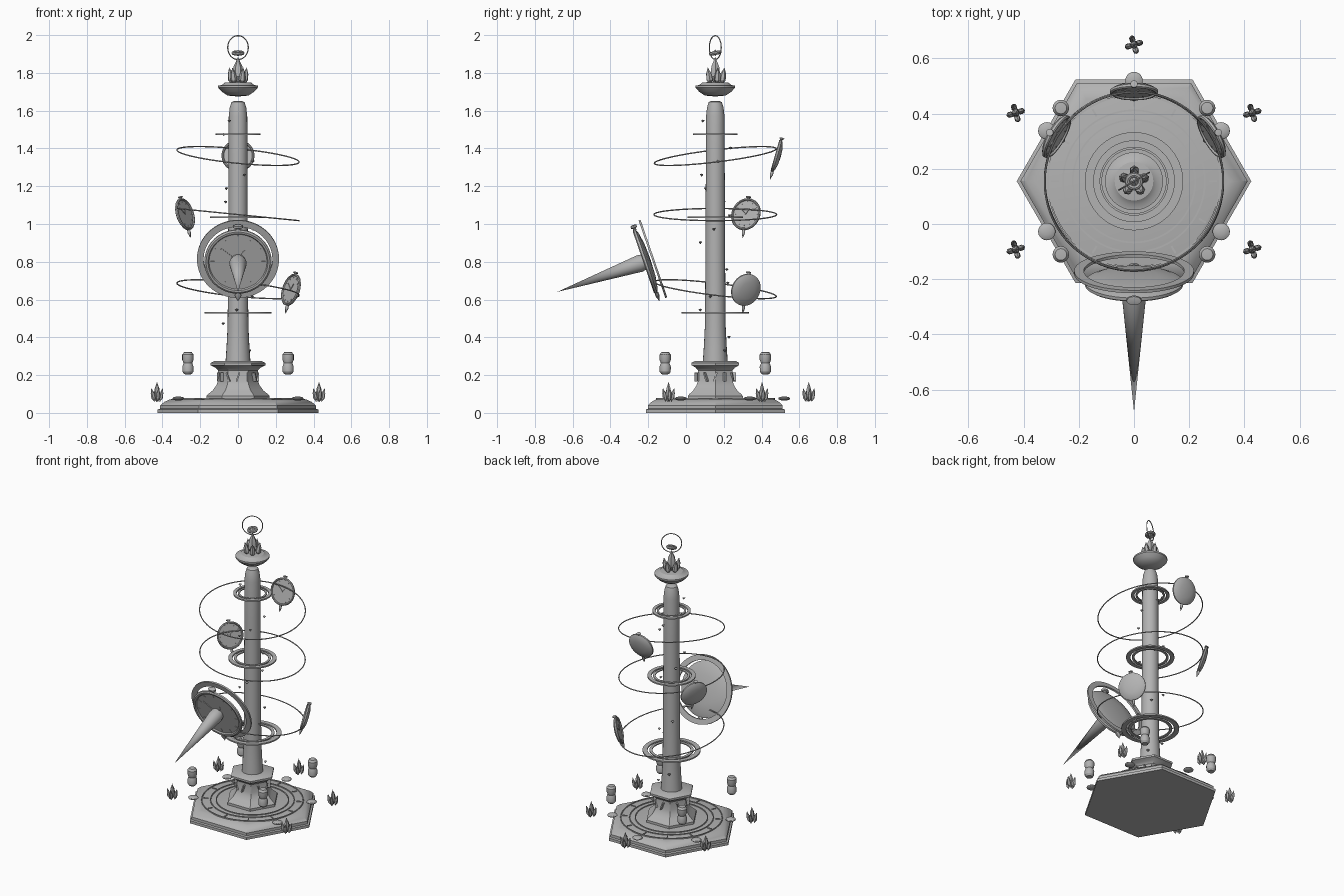
import bpy, bmesh
from math import pi, cos, sin, radians
from mathutils import Matrix, Vector

if "Cube" in bpy.data.objects:
    bpy.data.objects.remove(bpy.data.objects["Cube"])

stone = bpy.data.materials.new("stone_gray")
stone.use_nodes = True
stone.diffuse_color = (0.45, 0.45, 0.45, 1)
stone.node_tree.nodes["Principled BSDF"].inputs["Base Color"].default_value = (0.45, 0.45, 0.45, 1)

parts = []
AXIS = Vector((0, 0.155, 0))
T, S = Matrix.Translation, Matrix.Diagonal


def rot(angle, axis):
    return Matrix.Rotation(angle, 4, axis)


def finish(name, bm):
    bmesh.ops.remove_doubles(bm, verts=bm.verts, dist=0.00001)
    bmesh.ops.recalc_face_normals(bm, faces=bm.faces)
    mesh = bpy.data.meshes.new(name)
    bm.to_mesh(mesh)
    bm.free()
    mesh.materials.append(stone)
    ob = bpy.data.objects.new(name, mesh)
    bpy.context.collection.objects.link(ob)
    parts.append(ob)


def lathe(name, profile, sides=48, places=None, closed=False):
    """Spin a (radius, height) profile, one copy per placement matrix."""
    bm = bmesh.new()
    for place in places or [T(AXIS)]:
        rows = []
        for k in range(sides):
            a = 2 * pi * k / sides
            rows.append([bm.verts.new(place @ Vector((r * cos(a), r * sin(a), z))) for r, z in profile])
        n = len(profile)
        for k in range(sides):
            p, q = rows[k], rows[(k + 1) % sides]
            for i in range(n if closed else n - 1):
                j = (i + 1) % n
                rim = [p[i], q[i], q[j], p[j]]
                if profile[i][0] == 0:
                    rim.pop(1)
                elif profile[j][0] == 0:
                    rim.pop(2)
                bm.faces.new(rim)
    finish(name, bm)


def band(name, inner, outer, thick, places):
    h = thick / 2
    lathe(name, [(inner, -h), (outer, -h), (outer, h), (inner, h)], 64, places, True)


def torus(name, radius, tube, places, sides=72):
    ring = [(radius + tube * cos(a * pi / 4), tube * sin(a * pi / 4)) for a in range(8)]
    lathe(name, ring, sides, places, True)


def boxes(name, places):
    bm = bmesh.new()
    for place in places:
        bmesh.ops.create_cube(bm, size=1, matrix=place)
    finish(name, bm)


def polar(degrees, radius, z):
    a = radians(degrees)
    return AXIS + Vector((radius * cos(a), radius * sin(a), z))


def block(x, y, z):
    return S((x, y, z, 1))


# Hexagonal base, pedestal and column
lathe("base", [(0, 0), (0.425, 0), (0.425, 0.018), (0.412, 0.022), (0.412, 0.04),
               (0.39, 0.058), (0.365, 0.07), (0.345, 0.074), (0, 0.074)], 6)
for i, r in enumerate((0.315, 0.26, 0.225)):
    band(f"base_inlay_ring_{i + 1}", r - 0.006, r, 0.008, [T(AXIS + Vector((0, 0, 0.075)))])
boxes("base_hour_marks", [T(polar(k * 30, 0.286, 0.075)) @ rot(radians(k * 30), 'Z') @ block(0.03, 0.007, 0.007)
                          for k in range(12)])
lathe("pedestal", [(0, 0.07), (0.168, 0.07), (0.168, 0.09), (0.158, 0.1), (0.135, 0.118), (0.115, 0.145),
                   (0.105, 0.17), (0.105, 0.225), (0.12, 0.24), (0.145, 0.252), (0.145, 0.265),
                   (0.125, 0.275), (0, 0.275)], 6)
boxes("pedestal_glyphs", [T(polar(k * 30, 0.1, 0.19)) @ rot(radians(k * 30), 'Z')
                          @ rot((k % 3 - 1) * 0.35, 'X') @ block(0.02, 0.008, 0.05) for k in range(12)])
lathe("column", [(0, 0.27), (0.066, 0.27), (0.06, 0.36), (0.055, 0.46), (0.053, 0.7), (0.05, 1.3),
                 (0.049, 1.57), (0.044, 1.615), (0.035, 1.645), (0.02, 1.652), (0, 1.652)], 24)

# Floating saucer with crystals and halo
lathe("floating_saucer", [(0, 1.675), (0.055, 1.68), (0.085, 1.7), (0.105, 1.722), (0.105, 1.732),
                          (0.085, 1.736), (0.07, 1.748), (0, 1.755)])


def crystal(r, h):
    return [(0, 0), (r, 0.3 * h), (r * 0.8, 0.65 * h), (0, h)]


def leaning(center, count, spread, tilt):
    return [T(center) @ rot(2 * pi * k / count + 0.3, 'Z') @ T((spread, 0, 0)) @ rot(tilt, 'Y')
            for k in range(count)]


top = AXIS + Vector((0, 0, 1.735))
lathe("tall_crystal", crystal(0.03, 0.15), 6, [T(top)])
lathe("small_top_crystals", crystal(0.018, 0.095), 6, leaning(top, 5, 0.032, 0.18))
halo = AXIS + Vector((0, 0, 1.934))
torus("halo", 0.063, 0.003, [T(halo) @ rot(radians(30), 'Z') @ rot(pi / 2, 'X')])
gem = T(AXIS + Vector((0, 0, 1.905)))
torus("gem_collar", 0.024, 0.01, [gem @ rot(0.2, 'X')], 12)
lathe("gem", [(0, -0.016), (0.02, 0), (0, 0.018)], 6, [gem])

# Flat double rings around the column
for name, r, z in (("lower", 0.178, 0.53), ("middle", 0.148, 1.035), ("upper", 0.118, 1.475)):
    spot = [T(AXIS + Vector((0, 0, z)))]
    band(name + "_outer_band", r * 0.83, r, 0.009, spot)
    band(name + "_inner_band", r * 0.66, r * 0.76, 0.007, spot)

# Thin tilted orbit hoops
for name, z, a, b in (("lower", 0.655, -0.1, -0.12), ("middle", 1.05, -0.1, 0), ("upper", 1.36, -0.1, 0.12)):
    tilt = Vector((-a, -b, 1)).to_track_quat('Z', 'Y').to_matrix().to_4x4()
    torus(name + "_orbit", 0.325, 0.0035, [T(AXIS + Vector((0, 0, z))) @ tilt], 96)


def frame(center, outward, tilt, facing):
    """Axes with z out of the dial and y towards the crown."""
    up = Vector((0, 0, cos(tilt))) + outward * sin(tilt)
    normal = (outward * cos(tilt) - Vector((0, 0, sin(tilt)))) * facing
    m = Matrix((up.cross(normal), up, normal)).transposed().to_4x4()
    return T(center) @ m


def watch(name, place, pointer):
    lathe(name + "_case", [(0, -0.2), (0.5, -0.17), (0.85, -0.08), (1, 0.02), (1, 0.12), (0.95, 0.17),
                           (0.89, 0.16), (0.86, 0.09), (0, 0.09)], 48, [place])
    lathe(name + "_crown", [(0, 0), (0.08, 0), (0.08, 0.06), (0.15, 0.08), (0.15, 0.15), (0, 0.17)], 16,
          [place @ T((0, 0.98, 0.05)) @ rot(-pi / 2, 'X')])
    lathe(name + "_pointer", [(0, 0), (0.09, 0), (0.1, pointer * 0.35), (0, pointer)], 12,
          [place @ T((0, -0.98, 0.05)) @ rot(pi / 2, 'X')])
    boxes(name + "_hands", [place @ rot(angle, 'Z') @ T((0, size / 2, 0.11)) @ block(0.045, size, 0.04)
                            for angle, size in ((0.9, 0.65), (-0.5, 0.4))])
    boxes(name + "_ticks", [place @ rot(k * pi / 6, 'Z') @ T((0, 0.76, 0.095)) @ block(0.03, 0.12, 0.025)
                            for k in range(12)])


# Three small watches, dials turned to the column
for name, angle, z in (("right_watch", 150, 1.05), ("back_watch", 90, 1.36), ("left_watch", 30, 0.65)):
    out = polar(angle, 1, 0) - AXIS
    watch(name, frame(polar(angle, 0.33, z), out, radians(16), -1) @ S((0.087, 0.087, 0.087, 1)), 0.55)

# Large front dial with its backing ring and long spike
front = frame(Vector((0, -0.175, 0.815)), Vector((0, -1, 0)), radians(19), 1)
watch("large_watch", front @ T((0, 0, 0.035)) @ S((0.178, 0.178, 0.11, 1)), 0.28)
band("large_backing_ring", 0.182, 0.217, 0.011, [front])
lathe("large_spike", [(0, 0.04), (0.04, 0.04), (0.046, 0.075), (0.044, 0.09), (0, 0.535)], 32, [front])

# Crystal clusters hovering around the base
for i, angle in enumerate((-30, 30, 90, 150, 210)):
    spot = polar(angle, 0.495, 0.058)
    lathe(f"cluster_core_{i + 1}", crystal(0.016, 0.107), 6, [T(spot)])
    lathe(f"cluster_shards_{i + 1}", crystal(0.012, 0.075), 6, leaning(spot, 4, 0.015, 0.22))

# Flat pebbles on the base edges and hovering two-lobed stones
pebble = [(0.042 * sin(k * pi / 8), -0.011 * cos(k * pi / 8)) for k in range(9)]
pebble[0], pebble[-1] = (0, -0.011), (0, 0.011)
lathe("edge_pebbles", pebble, 20, [T(polar(a, 0.365, 0.076)) @ S((0.75, 0.75, 1, 1))
                                   for a in (-30, 30, 90, 150, 210)])
lathe("hovering_stones", [(0, -0.06), (0.02, -0.058), (0.029, -0.045), (0.03, -0.018), (0.023, 0),
                          (0.03, 0.018), (0.03, 0.045), (0.021, 0.058), (0, 0.06)], 16,
      [T(polar(a, 0.375, 0.263)) for a in (45, 135, 225, 315)])

# Tiny drops spiralling up the column
lathe("spiral_drops", [(0, -0.009), (0.01, 0.003), (0, 0.007)], 8,
      [T(polar(k * 75 + 40, 0.08, 0.33 + k * 0.0715)) for k in range(18)])

# Smooth the round parts, keep hard edges crisp
bpy.ops.object.select_all(action='DESELECT')
for ob in parts:
    ob.select_set(True)
bpy.context.view_layer.objects.active = parts[0]
bpy.ops.object.shade_smooth_by_angle(angle=radians(32))
